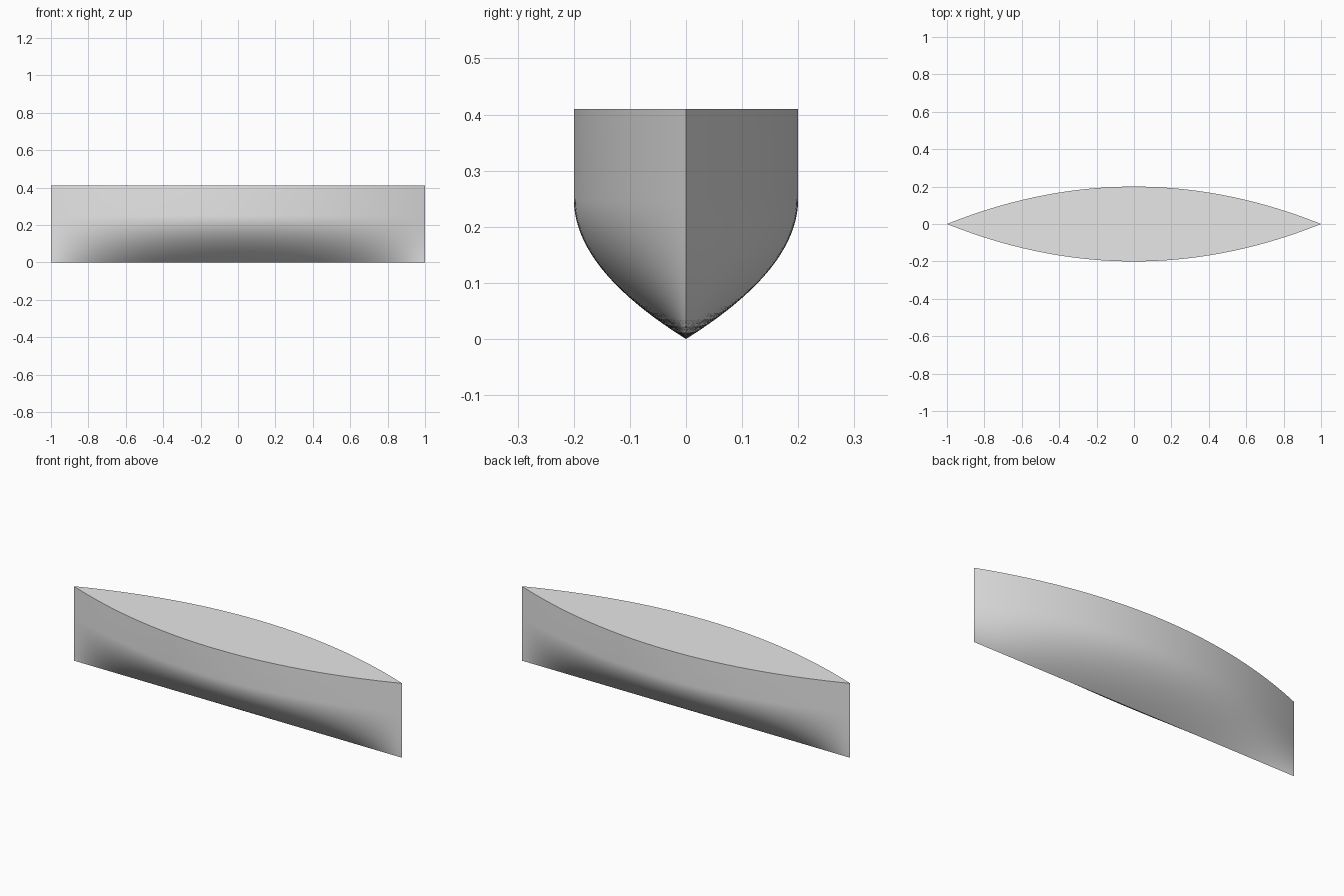
import bpy
import bmesh

HALF_LENGTH, HALF_BEAM = 1.0, 0.2
WATERLINE, DECK_HEIGHT = 0.25, 0.41
STATIONS, LEVELS = 64, 20

cube = bpy.data.objects.get("Cube")
if cube:
    bpy.data.objects.remove(cube, do_unlink=True)

grey = bpy.data.materials.new("plain_grey")
grey.use_nodes = True
grey.diffuse_color = (0.8, 0.8, 0.8, 1)
grey.node_tree.nodes["Principled BSDF"].inputs["Base Color"].default_value = grey.diffuse_color


def half_width(x, z):
    """Parabolic waterlines; parabolic sections below the waterline, wall-sided above."""
    depth = max(0.0, 1 - z / WATERLINE)
    return HALF_BEAM * (1 - (x / HALF_LENGTH) ** 2) * (1 - depth ** 2)


def make_object(name, bm):
    mesh = bpy.data.meshes.new(name)
    bm.to_mesh(mesh)
    bm.free()
    mesh.materials.append(grey)
    obj = bpy.data.objects.new(name, mesh)
    bpy.context.collection.objects.link(obj)
    bpy.ops.object.select_all(action="DESELECT")
    obj.select_set(True)
    bpy.context.view_layer.objects.active = obj
    return obj


xs = [HALF_LENGTH * (2 * i / STATIONS - 1) for i in range(STATIONS + 1)]
zs = [DECK_HEIGHT] + [WATERLINE * (1 - j / LEVELS) for j in range(LEVELS + 1)]

# Hull: one side lofted from deck edge to keel, then mirrored
bm = bmesh.new()
rows = [[bm.verts.new((x, half_width(x, z), z)) for z in zs] for x in xs]
for a, b in zip(rows, rows[1:]):
    for j in range(len(zs) - 1):
        bm.faces.new((a[j], b[j], b[j + 1], a[j + 1]))
hull = make_object("hull", bm)
mirror = hull.modifiers.new("mirror", "MIRROR")
mirror.use_axis = (False, True, False)
mirror.merge_threshold = 0.0001
bpy.ops.object.modifier_apply(modifier=mirror.name)
bpy.ops.object.shade_smooth_by_angle(angle=0.5)

# Deck: flat lens-shaped lid closing the hull
bm = bmesh.new()
rim = [(x, -half_width(x, DECK_HEIGHT), DECK_HEIGHT) for x in xs]
rim += [(x, -y, z) for x, y, z in reversed(rim[1:-1])]
bm.faces.new([bm.verts.new(p) for p in rim])
make_object("deck", bm)
